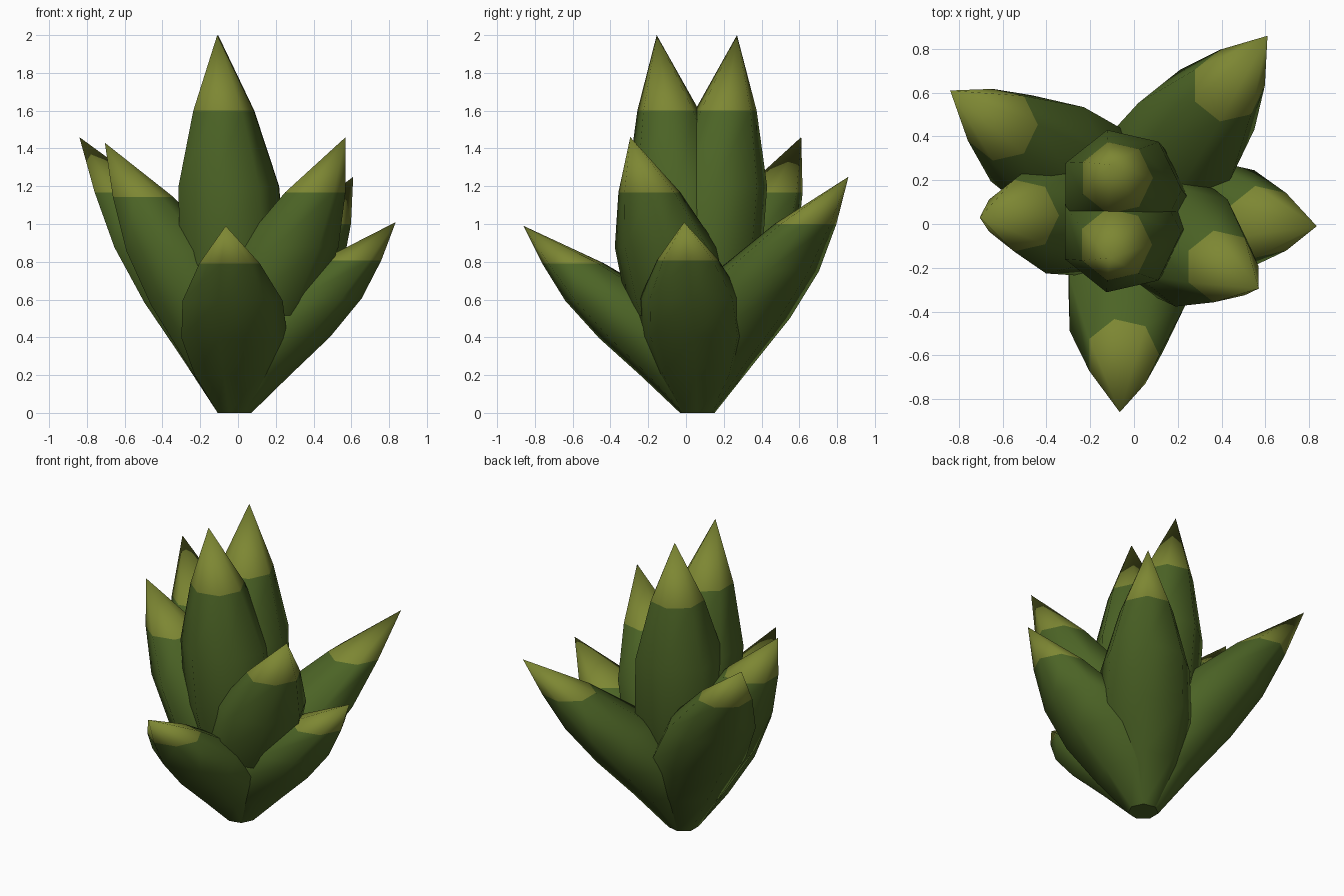
import bpy, bmesh, math
from mathutils import Vector

if "Cube" in bpy.data.objects:
    bpy.data.objects.remove(bpy.data.objects["Cube"])

def material(name, rgb):
    m = bpy.data.materials.new(name)
    m.diffuse_color = (*rgb, 1)
    m.use_nodes = True
    m.node_tree.nodes["Principled BSDF"].inputs["Base Color"].default_value = m.diffuse_color
    return m

BODY = material("dark leaf green", (0.072, 0.127, 0.019))
TIP = material("olive tip", (0.205, 0.242, 0.033))

SIDES = 7
ROOT = Vector((-0.023, 0.06, 0))                    # all leaves grow from here
RADII = [0.094, 0.224, 0.295, 0.279, 0.168]         # horizontal ring radii at t = 0, .2 .. .8

def leaf(name, tip):
    """Fat pointed leaf: horizontal rings swept outwards along a t^1.5 curve."""
    tip = Vector(tip)
    bm = bmesh.new()
    rings = []
    for i, r in enumerate(RADII):
        t = i / len(RADII)
        c = ROOT + (tip - ROOT) * t ** 1.5
        c.z = tip.z * t
        rings.append([bm.verts.new((c.x + r * math.cos(math.tau * k / SIDES),
                                    c.y + r * math.sin(math.tau * k / SIDES), c.z))
                      for k in range(SIDES)])
    point = bm.verts.new(tip)
    bm.faces.new(rings[0][::-1])                    # flat underside
    for k in range(SIDES):
        n = (k + 1) % SIDES
        for a, b in zip(rings, rings[1:]):
            bm.faces.new((a[k], a[n], b[n], b[k])).smooth = True
        f = bm.faces.new((rings[-1][k], rings[-1][n], point))
        f.smooth = True
        f.material_index = 1                        # light tip
    me = bpy.data.meshes.new(name)
    bm.to_mesh(me)
    bm.free()
    me.materials.append(BODY)
    me.materials.append(TIP)
    bpy.context.collection.objects.link(bpy.data.objects.new(name, me))

# Two tall centre leaves, then the outer leaves
leaf("tall_front_leaf", (-0.11, -0.155, 2.0))
leaf("tall_back_leaf", (-0.105, 0.27, 2.0))
leaf("front_leaf", (-0.065, -0.86, 0.99))
leaf("right_low_leaf", (0.835, -0.01, 1.01))
leaf("right_front_leaf", (0.57, -0.295, 1.46))
leaf("right_back_leaf", (0.61, 0.86, 1.25))
leaf("left_back_leaf", (-0.84, 0.61, 1.46))
leaf("left_leaf", (-0.705, 0.03, 1.43))
